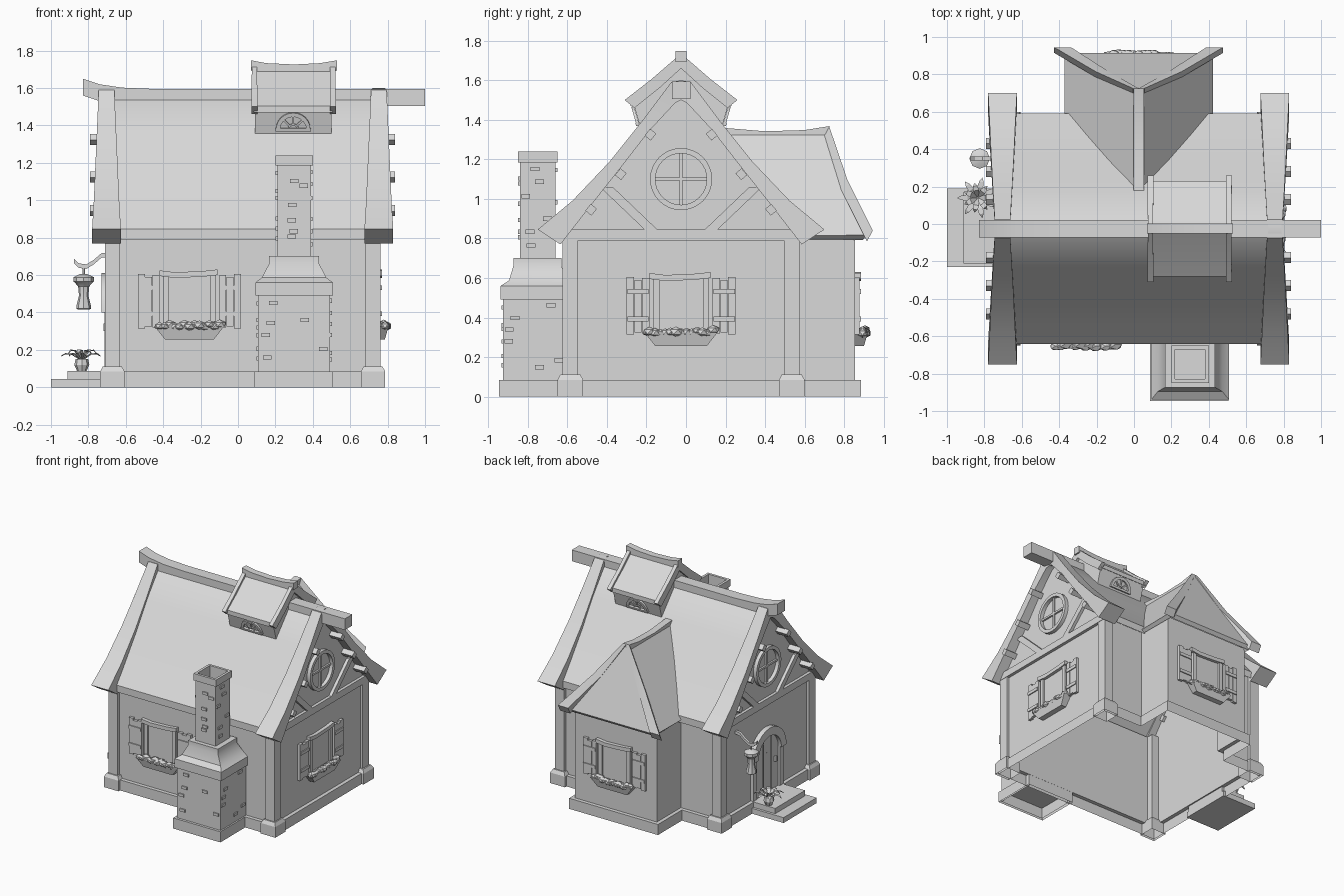
import bpy, bmesh, math, random
from mathutils import Matrix, Vector

random.seed(4)
if "Cube" in bpy.data.objects:
    bpy.data.objects.remove(bpy.data.objects["Cube"])

GREY = bpy.data.materials.new("plain_grey")
GREY.use_nodes = True
GREY.diffuse_color = (0.7, 0.7, 0.7, 1)
GREY.node_tree.nodes["Principled BSDF"].inputs["Base Color"].default_value = (0.7, 0.7, 0.7, 1)
CX, CY = 0.025, -0.025  # middle of the house
BACK = -.001            # hidden side of parts fixed to a wall


def finish(name, bm, m=None, solid=0):
    bmesh.ops.recalc_face_normals(bm, faces=bm.faces)
    if m:
        bm.transform(m)
    me = bpy.data.meshes.new(name)
    bm.to_mesh(me)
    bm.free()
    me.materials.append(GREY)
    ob = bpy.data.objects.new(name, me)
    bpy.context.collection.objects.link(ob)
    if solid:
        mod = ob.modifiers.new("thickness", "SOLIDIFY")
        mod.thickness, mod.offset, mod.use_even_offset = solid, 0, True
    else:
        me.shade_smooth()
        me.set_sharp_from_angle(angle=math.radians(28))


def loft(name, sections, m=None, caps=(True, True), closed=True, ring=False, solid=0):
    """Skin a list of equal-length cross-sections."""
    bm = bmesh.new()
    rows = [[bm.verts.new(p) for p in s] for s in sections]
    n = len(rows[0])
    for a, b in zip(rows, rows[1:] + (rows[:1] if ring else [])):
        for i in range(n if closed else n - 1):
            j = (i + 1) % n
            bm.faces.new((a[i], a[j], b[j], b[i]))
    if not ring and closed:
        if caps[0]:
            bm.faces.new(rows[0])
        if caps[1]:
            bm.faces.new(rows[-1])
    finish(name, bm, m, solid)


def rect(x0, x1, y0, y1, z):
    return [(x0, y0, z), (x1, y0, z), (x1, y1, z), (x0, y1, z)]


def box(name, x0, x1, y0, y1, z0, z1, m=None, bottom=True):
    loft(name, [rect(x0, x1, y0, y1, z0), rect(x0, x1, y0, y1, z1)], m, (bottom, True))


def lathe(name, profile, x, y, n=8):
    turn = [math.tau * i / n for i in range(n)]
    loft(name, [[(x + r * math.cos(a), y + r * math.sin(a), z) for a in turn] for r, z in profile])


def arch(name, r0, r1, depth, m, n=12, full=False):
    """Flat ring or half ring standing on a wall, local -y outward."""
    secs = []
    for i in range(n if full else n + 1):
        a = (math.tau if full else math.pi) * i / n
        c, s = math.cos(a), math.sin(a)
        secs.append([(r0 * c, BACK, r0 * s), (r1 * c, BACK, r1 * s),
                     (r1 * c, -depth, r1 * s), (r0 * c, -depth, r0 * s)])
    loft(name, secs, m, ring=full)


def gable(name, outer, inner, cx, w0, w1):
    """Roof-shaped slab running over the ridge from eave to eave."""
    secs, n = [], len(outer) - 1
    for i in range(-n, n + 1):
        s, k = (-1 if i < 0 else 1), abs(i)
        w = w0 + (w1 - w0) * k / n
        (yo, zo), (yi, zi) = outer[k], inner[k]
        yo, yi = CY + s * yo, CY + s * yi
        secs.append([(cx - w, yo, zo), (cx + w, yo, zo), (cx + w, yi, zi), (cx - w, yi, zi)])
    loft(name, secs)


def wall(x, y, z, degrees, tilt=0):
    """Local frame on a wall: x along it, -y outward."""
    return (Matrix.Translation((x, y, z)) @ Matrix.Rotation(math.radians(degrees), 4, 'Z')
            @ Matrix.Rotation(math.radians(tilt), 4, 'X'))


# Walls: open shell on a T-shaped plan, with plinth
def plan(g, z):
    pts = [(-.69, -.6), (.74, -.6), (.74, .55), (.39, .55), (.39, .855), (-.34, .855), (-.34, .55), (-.69, .55)]
    return [(x + math.copysign(g, x - CX), y + math.copysign(g, y - CY), z) for x, y in pts]

loft("house_walls", [plan(0, .085), plan(0, .82)], caps=(False, False))
loft("plinth", [plan(.03, 0), plan(.03, .085), plan(0, .085)], caps=(False, False))

# Main roof and flared gable boards
roof = [(0, 1.56), (.05, 1.535), (.2, 1.365), (.36, 1.15), (.5, .98), (.617, .845)]
gable("main_roof", roof, [(y, z - .055) for y, z in roof], CX, .71, .71)
edge = [(0, 1.6), (.05, 1.59), (.2, 1.39), (.36, 1.19), (.55, .99), (.725, .845)]
under = [(0, 1.5), (.03, 1.485), (.16, 1.345), (.30, 1.165), (.45, .975), (.61, .77)]

for s in (-1, 1):
    gable("gable_board", edge, under, CX + s * .728, .033, .077)
    # Gable wall, tie beam, braces and purlin ends
    x = CX + s * .715
    line = [(y, z - .03) for y, z in roof]
    bm = bmesh.new()
    bm.faces.new([bm.verts.new((x, CY + a * y, z)) for a, y, z in
                  [(-1, y, z) for y, z in line[::-1]] + [(1, y, z) for y, z in line[1:]]])
    finish("gable_wall", bm)
    lo, hi = sorted((x + s * .001, x + s * .025))
    box("tie_beam", lo, hi, CY - .59, CY + .59, .79, .845)
    for t in (-1, 1):
        brace = [rect(lo, hi, *sorted((CY + t * a, CY + t * (a + .065))), z) for a, z in ((.12, .845), (.345, 1.06))]
        loft("gable_brace", brace)
        for y, z in ((.155, 1.325), (.305, 1.125), (.455, .945)):
            m = Matrix.Translation((x + s * .04, CY + t * y, z)) @ Matrix.Rotation(-t * .88, 4, 'X')
            box("purlin_end", -.06, .06, -.022, .022, -.02, .02, m)
        # Corner posts on tapered feet
        px, py = CX + s * .697, CY + t * .56
        box("corner_post", px - .04, px + .04, py - .04, py + .04, .1, .82)
        loft("post_foot", [rect(px - h, px + h, py - h, py + h, z)
                           for h, z in ((.065, 0), (.065, .085), (.05, .112))], caps=(False, True))
    # Round attic window
    m = wall(x, CY, 1.10, 90 * s)
    arch("round_window_frame", .13, .157, .03, m, 32, True)
    box("window_bar", -.13, .13, -.015, BACK, -.008, .008, m)
    box("window_bar", -.008, .008, -.015, BACK, -.13, .13, m)

# Ridge beam, upswept at one end
ridge = [(-.83, 1.65), (-.74, 1.62), (-.62, 1.602), (-.45, 1.595), (.2, 1.595), (1.0, 1.595)]
loft("ridge_beam", [[(x, CY - .047, z - .09), (x, CY + .047, z - .09), (x, CY + .047, z), (x, CY - .047, z)]
                    for x, z in ridge])

# Rear wing: hipped roof, ridge cap and hip beams
hip = [(.005, .17, .715, 1.33), (.385, .59, .905, .805)]
loft("wing_roof", [[(CX - h, a, z), (CX - h, b, z), (CX + h, b, z), (CX + h, a, z)] for h, a, b, z in hip],
     closed=False, solid=.03)
loft("wing_ridge", [[(CX - .028, y, z - .06), (CX + .028, y, z - .06), (CX + .028, y, z), (CX - .028, y, z)]
                    for y, z in ((.18, 1.36), (.4, 1.342), (.6, 1.348), (.725, 1.368))])
for s in (-1, 1):
    beam = []
    for h, w, y, z in ((.03, .03, .725, 1.365), (.23, .07, .815, 1.10), (.452, .09, .945, .84)):
        a, b = CX + s * (h - w), CX + s * h
        beam.append([(a, y, z), (b, y, z), (b, y - .03, z - .055), (a, y - .03, z - .055)])
    loft("hip_beam", beam)

# Roof dormer with windows on both slopes
DX = .295
loft("dormer_body", [[(x, CY + y, z) for y, z in ((-.24, 1.48), (0, 1.69), (.24, 1.48), (.2, 1.34), (-.2, 1.34))]
                     for x in (.09, .5)])
top = [(0, 1.71), (.13, 1.60), (.255, 1.505)]
gable("dormer_roof", top, [(y, z - .035) for y, z in top], DX, .21, .21)
for x in (.088, .507):
    gable("dormer_board", [(0, 1.735), (.15, 1.605), (.285, 1.5)], [(0, 1.66), (.11, 1.56), (.235, 1.46)], x, .014, .016)
loft("dormer_ridge", [[(x, CY - .027, z - .055), (x, CY + .027, z - .055), (x, CY + .027, z), (x, CY - .027, z)]
                      for x, z in ((.07, 1.748), (.15, 1.733), (.3, 1.726), (.44, 1.733), (.53, 1.748))])
for s in (-1, 1):
    m = wall(DX, CY + s * .212, 1.382, 0 if s < 0 else 180, 16)
    arch("dormer_window_frame", .07, .092, .015, m)
    arch("dormer_window_hub", .02, .03, .01, m, 8)
    box("dormer_sill", -.095, .095, -.018, BACK, -.01, .006, m)
    for a in (-45, 0, 45):
        box("fan_bar", -.005, .005, -.01, BACK, .025, .075, m @ Matrix.Rotation(math.radians(a), 4, 'Y'))


# Shuttered windows with flower boxes
def window(x, y, degrees):
    m = wall(x, y, 0, degrees)
    box("window_pane", -.115, .115, -.006, BACK, .31, .6, m)
    loft("window_lintel", [[(u, BACK, z - .03), (u, -.03, z - .03), (u, -.03, z), (u, BACK, z)]
                           for u, z in ((-.16, .625), (-.08, .615), (0, .618), (.08, .622), (.15, .63))], m)
    for s in (-1, 1):
        box("window_jamb", *sorted((s * .11, s * .14)), -.02, BACK, .31, .6, m)
        for u, z0, z1 in ((.16, .32, .6), (.199, .325, .59), (.238, .315, .605)):
            box("shutter_plank", *sorted((s * u, s * (u + .037))), -.022, BACK, z0, z1, m)
        for z in (.38, .52):
            box("shutter_bar", *sorted((s * .165, s * .272)), -.03, BACK, z, z + .025, m)
    loft("flower_box", [rect(-w, w, -d, BACK, z) for w, d, z in ((.13, .045, .255), (.185, .065, .325))], m)
    for i in range(13):
        bm = bmesh.new()
        bmesh.ops.create_icosphere(bm, subdivisions=1, radius=random.uniform(.026, .036))
        spot = Vector((-.16 + i * .0267, random.uniform(-.055, -.037), random.uniform(.32, .338)))
        finish("flowers", bm, m @ Matrix.Translation(spot) @ Matrix.Diagonal((1.1, .9, .75, 1)))

window(-.26, -.6, 0)
window(.74, CY, 90)
window(CX, .855, 180)

# Chimney: stepped base, hollow stack, loose bricks
box("chimney_plinth", DX - .21, DX + .21, -.945, -.601, 0, .085, bottom=False)
base = [(.193, -.925, -.601, 0), (.193, -.925, -.601, .49), (.207, -.938, -.601, .49), (.207, -.938, -.601, .56),
        (.172, -.895, -.601, .587), (.133, -.873, -.63, .662), (.133, -.873, -.63, .702)]
loft("chimney_base", [rect(.3 - h, .3 + h, a, b, z) for h, a, b, z in base], caps=(False, True))
stack = [(.09, .69), (.09, 1.185), (.1, 1.185), (.1, 1.24), (.08, 1.24), (.08, .95)]
loft("chimney_stack", [rect(.3 - h, .3 + h, -.75 - h, -.75 + h, z) for h, z in stack], caps=(False, True))
for deg, cy, half, back, z0, z1, count in ((0, -.75, .09, .09, .74, 1.16, 6), (90, -.75, .09, .09, .74, 1.16, 6),
                                           (-90, -.75, .09, .09, .74, 1.16, 6), (180, -.75, .09, .09, .74, 1.16, 4),
                                           (0, -.75, .19, .175, .1, .47, 6), (90, -.76, .16, .193, .1, .47, 6),
                                           (-90, -.76, .16, .193, .1, .47, 6)):
    m = wall(.3, cy, 0, deg)
    for i in range(count):
        u, z = random.uniform(-half, half - .045), z0 + (z1 - z0) * (i + random.random() * .8) / count
        box("brick", u, u + .045, -back - .009, -back + .005, z, z + .022, m)

# Arched door and steps
m = wall(-.69, CY, 0, -90)
box("door_leaf", -.15, .15, -.01, BACK, .086, .4, m)
arch("door_leaf_top", .002, .15, .01, m @ Matrix.Translation((0, 0, .4)))
arch("door_arch", .145, .21, .04, m @ Matrix.Translation((0, 0, .4)))
for s in (-1, 1):
    box("door_jamb", *sorted((s * .145, s * .19)), -.025, BACK, .086, .41, m)
    box("door_plank_strip", s * .05 - .004, s * .05 + .004, -.016, BACK, .086, .53, m)
box("door_handle", .09, .11, -.03, BACK, .3, .34, m)
box("lower_step", -1.0, -.7, -.23, .19, 0, .043)
box("upper_step", -.912, -.7, -.21, .17, .043, .086)

# Hanging lantern on a curved bracket
arm = [(-.69, .71), (-.73, .705), (-.77, .67), (-.81, .645), (-.85, .65), (-.878, .675)]
loft("lantern_bracket", [[(x, .34, z - .012), (x, .362, z - .012), (x, .362, z + .012), (x, .34, z + .012)]
                         for x, z in arm])
lathe("lantern_hook", [(.006, .58), (.006, .66)], -.825, .35, 6)
lathe("lantern", [(.03, .415), (.04, .42), (.038, .44), (.025, .49), (.03, .54), (.05, .562),
                  (.055, .565), (.055, .588), (.02, .605)], -.825, .35)

# Potted plant on the step
lathe("plant_pot", [(.025, .086), (.04, .12), (.034, .15)], -.835, .14)
for i in range(14):
    a, long = math.tau * i / 14, .11 if i % 2 else .08
    lift = .05 if i % 2 else .075
    leaf = [[(r * long, -w, z), (r * long, w, z), (r * long, 0, z - .006)]
            for r, w, z in ((0, .006, 0), (.5, .016, lift * .7), (.8, .012, lift * .75), (1, .001, lift * .5))]
    loft("plant_leaf", leaf, Matrix.Translation((-.835, .14, .145)) @ Matrix.Rotation(a, 4, 'Z'))
